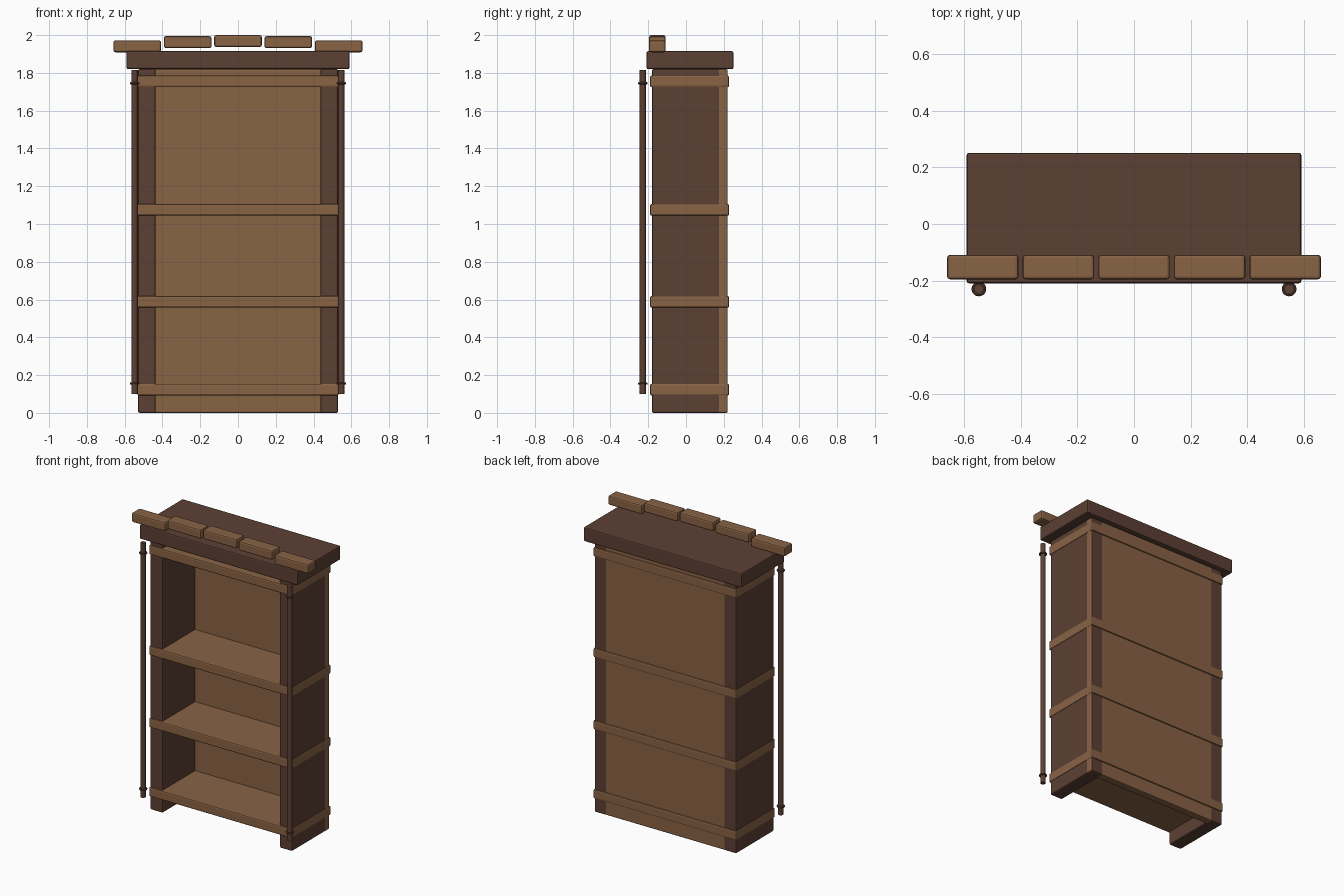
import bpy
import math

cube = bpy.data.objects.get("Cube")
if cube:
    bpy.data.objects.remove(cube, do_unlink=True)


def make_material(name, rgb):
    mat = bpy.data.materials.new(name)
    mat.use_nodes = True
    mat.diffuse_color = (*rgb, 1)
    mat.node_tree.nodes["Principled BSDF"].inputs["Base Color"].default_value = (*rgb, 1)
    return mat


dark = make_material("dark wood", (0.107, 0.051, 0.034))
light = make_material("light wood", (0.25, 0.125, 0.06))


def board(name, mat, x, y, z, bevel=0.008):
    """Bevelled box between the given (min, max) limits on each axis."""
    limits = (x, y, z)
    bpy.ops.mesh.primitive_cube_add(size=1, location=[(a + b) / 2 for a, b in limits])
    ob = bpy.context.object
    ob.name = name
    ob.scale = [b - a for a, b in limits]
    bpy.ops.object.transform_apply(location=False, rotation=False, scale=True)
    ob.data.materials.append(mat)
    mod = ob.modifiers.new("soft edges", 'BEVEL')
    mod.width = bevel
    mod.segments = 2
    return ob


def finish_round(name, mat):
    ob = bpy.context.object
    ob.name = name
    ob.data.materials.append(mat)
    bpy.ops.object.shade_smooth_by_angle(angle=math.radians(40))


# Case: two side panels and a back panel almost flush with them
for side, sign in (("left", 1), ("right", -1)):
    board(side + "_side_panel", dark, sorted((sign * 0.437, sign * 0.529)),
          (-0.18, 0.221), (0, 1.82))
board("back_panel", light, (-0.528, 0.53), (0.168, 0.22), (0, 1.82))

# Shelves, standing slightly proud of the case all round
for i, z in enumerate((0.123, 0.588, 1.075, 1.755)):
    board(f"shelf_{i + 1}", light, (-0.533, 0.533), (-0.19, 0.228),
          (z - 0.031, z + 0.031))

# Top slab
board("top_slab", dark, (-0.59, 0.59), (-0.209, 0.251), (1.82, 1.915))

# Stepped row of crest blocks
for i, z in enumerate((1.909, 1.931, 1.937, 1.931, 1.909)):
    x = (i - 2) * 0.2665
    board(f"crest_block_{i + 1}", light, (x - 0.126, x + 0.126),
          (-0.195, -0.109), (z, z + 0.063), 0.01)

# Free-standing front rods with a ring near each end
for side, x in (("left", 0.547), ("right", -0.547)):
    bpy.ops.mesh.primitive_cylinder_add(vertices=16, radius=0.017, depth=1.715,
                                        location=(x, -0.229, 0.9575))
    finish_round(side + "_rod", dark)
    for end, z in (("lower", 0.155), ("upper", 1.745)):
        bpy.ops.mesh.primitive_torus_add(major_radius=0.02, minor_radius=0.006,
                                         major_segments=20, minor_segments=8,
                                         location=(x, -0.229, z))
        finish_round(f"{side}_{end}_rod_ring", dark)
